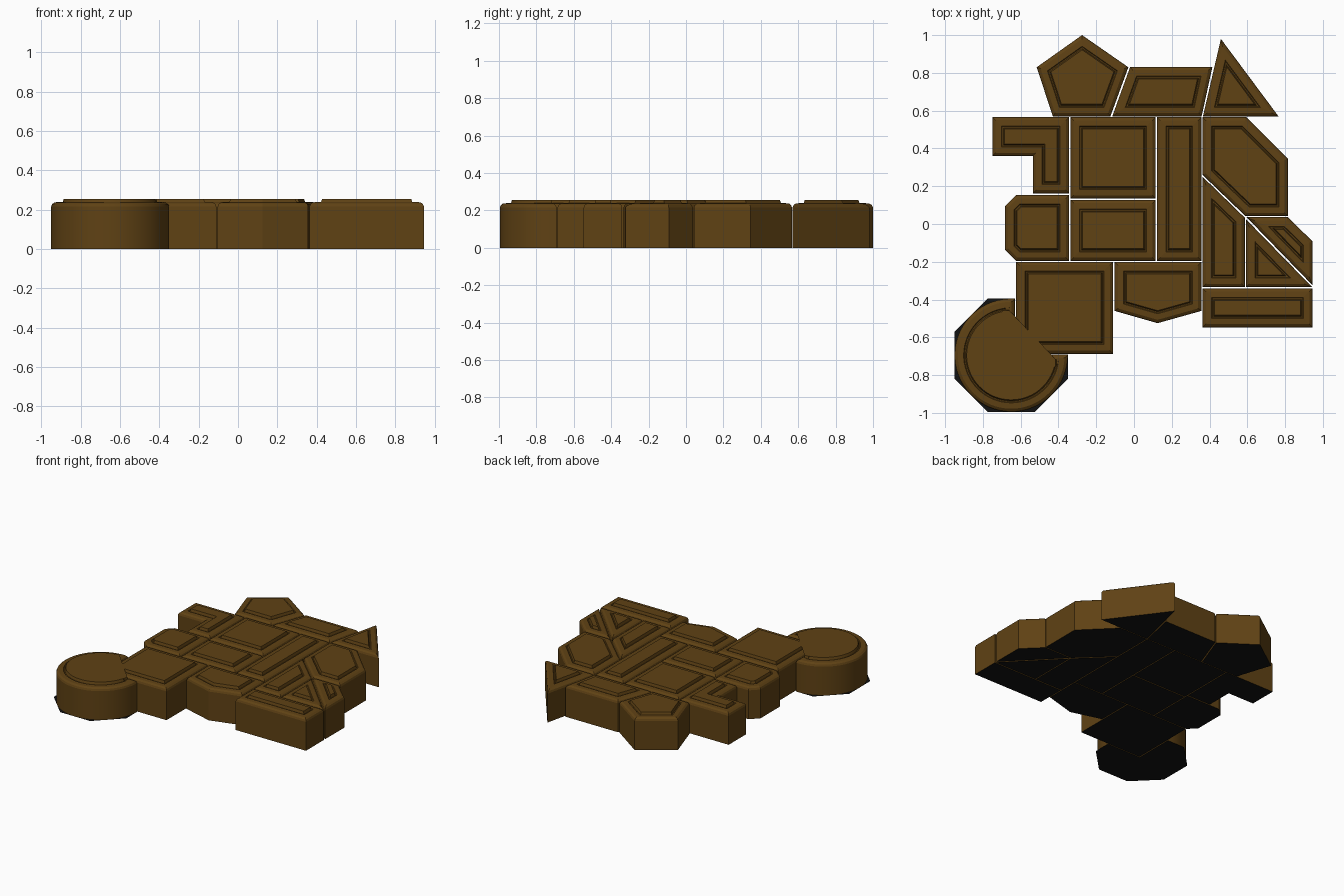
import bpy, bmesh, math
from mathutils import Vector

if "Cube" in bpy.data.objects:
    bpy.data.objects.remove(bpy.data.objects["Cube"])

# Materials: brown body, dark underside
def material(name, rgb):
    m = bpy.data.materials.new(name)
    m.diffuse_color = (*rgb, 1)
    m.use_nodes = True
    m.node_tree.nodes["Principled BSDF"].inputs["Base Color"].default_value = m.diffuse_color
    return m

BROWN = material("brown", (0.115, 0.054, 0.007))
DARK = material("dark_underside", (0.006, 0.006, 0.006))

# Cross-section of every tile edge: (inset, height)
PROFILE = [(0, 0), (0, 0.215), (0.005, 0.228), (0.017, 0.237), (0.048, 0.239),
           (0.052, 0.234), (0.058, 0.234), (0.064, 0.254)]


def inset(points, d):
    """Move every side of a counter-clockwise outline inwards by d."""
    result = []
    for i, p in enumerate(points):
        a = (p - points[i - 1]).normalized()
        b = (points[(i + 1) % len(points)] - p).normalized()
        na, nb = Vector((-a.y, a.x)), Vector((-b.y, b.x))
        result.append(p + (na + nb) * (d / (1 + na.dot(nb))))
    return result


def add_object(name, bm):
    mesh = bpy.data.meshes.new(name)
    bm.to_mesh(mesh)
    bm.free()
    obj = bpy.data.objects.new(name, mesh)
    bpy.context.collection.objects.link(obj)
    mesh.materials.append(BROWN)
    mesh.materials.append(DARK)
    return obj


def tile(name, outline, bottom=True):
    pts = [Vector(p) for p in outline]
    n = len(pts)
    area = sum(pts[i - 1].x * pts[i].y - pts[i].x * pts[i - 1].y for i in range(n))
    if area < 0:
        pts.reverse()
    bm = bmesh.new()
    rings = [[bm.verts.new((p.x, p.y, z)) for p in inset(pts, d)] for d, z in PROFILE]
    for lo, hi in zip(rings, rings[1:]):
        for i in range(n):
            j = (i + 1) % n
            bm.faces.new((lo[i], lo[j], hi[j], hi[i]))
    bm.faces.new(rings[-1])
    if bottom:
        bm.faces.new(rings[0][::-1]).material_index = 1
    return add_object(name, bm)


def box(x0, y0, x1, y1):
    return [(x0, y0), (x1, y0), (x1, y1), (x0, y1)]


# Top row
tile("pentagon_tile", [(-0.275, 1.0), (-0.515, 0.83), (-0.43, 0.57), (-0.125, 0.57), (-0.03, 0.83)])
tile("top_trapezoid_tile", [(-0.02, 0.832), (-0.115, 0.57), (0.358, 0.57), (0.415, 0.832)])
tile("top_triangle_tile", [(0.46, 0.98), (0.365, 0.57), (0.765, 0.57)])

# Central block
tile("upper_square_tile", box(-0.337, 0.135, 0.115, 0.566))
tile("lower_rectangle_tile", box(-0.337, -0.195, 0.115, 0.128))
tile("tall_rectangle_tile", box(0.121, -0.195, 0.357, 0.566))

# Left side
tile("l_shaped_tile", [(-0.75, 0.567), (-0.75, 0.36), (-0.535, 0.36), (-0.535, 0.162),
                       (-0.343, 0.162), (-0.343, 0.567)])
tile("clipped_corner_tile", [(-0.625, 0.153), (-0.683, 0.095), (-0.683, -0.137),
                             (-0.625, -0.195), (-0.343, -0.195), (-0.343, 0.153)])
tile("large_square_tile", box(-0.624, -0.687, -0.11, -0.2))

# Right side
tile("hexagon_tile", [(0.363, 0.566), (0.363, 0.26), (0.59, 0.042), (0.815, 0.042),
                      (0.815, 0.345), (0.595, 0.566)])
tile("slanted_tile", [(0.363, 0.25), (0.363, -0.334), (0.587, -0.334), (0.587, 0.033)])
tile("small_triangle_tile", [(0.593, 0.025), (0.593, -0.334), (0.943, -0.334)])
tile("small_trapezoid_tile", [(0.596, 0.036), (0.945, -0.324), (0.945, -0.092), (0.815, 0.036)])
tile("bottom_rectangle_tile", box(0.363, -0.547, 0.945, -0.341))
tile("shield_tile", [(-0.103, -0.2), (-0.103, -0.46), (0.125, -0.525), (0.357, -0.46), (0.357, -0.2)])

# Round tile with a missing quarter
CX, CY, R = -0.65, -0.695, 0.3
NX, NY = -0.631, -0.692
start = math.acos((NX - CX) / R)
end = 2 * math.pi + math.asin((NY - CY) / R)
STEPS = 48
arc = [(CX + R * math.cos(a), CY + R * math.sin(a))
       for a in (start + (end - start) * i / STEPS for i in range(STEPS + 1))]
round_tile = tile("round_tile", arc + [(NX, NY)], bottom=False)
bpy.ops.object.select_all(action='DESELECT')
round_tile.select_set(True)
bpy.context.view_layer.objects.active = round_tile
bpy.ops.object.shade_smooth_by_angle(angle=math.radians(20))

# Flat octagonal base under the round tile
outer = R / math.cos(math.radians(22.5))
corners = [(CX + outer * math.cos(math.radians(a)), CY + outer * math.sin(math.radians(a)))
           for a in (112.5, 157.5, 202.5, 247.5, 292.5, 337.5)]
corners = [(NX, CY + R)] + corners + [(CX + R, NY), (NX, NY)]
bm = bmesh.new()
bm.faces.new([bm.verts.new((x, y, 0)) for x, y in reversed(corners)]).material_index = 1
add_object("octagonal_base", bm)
